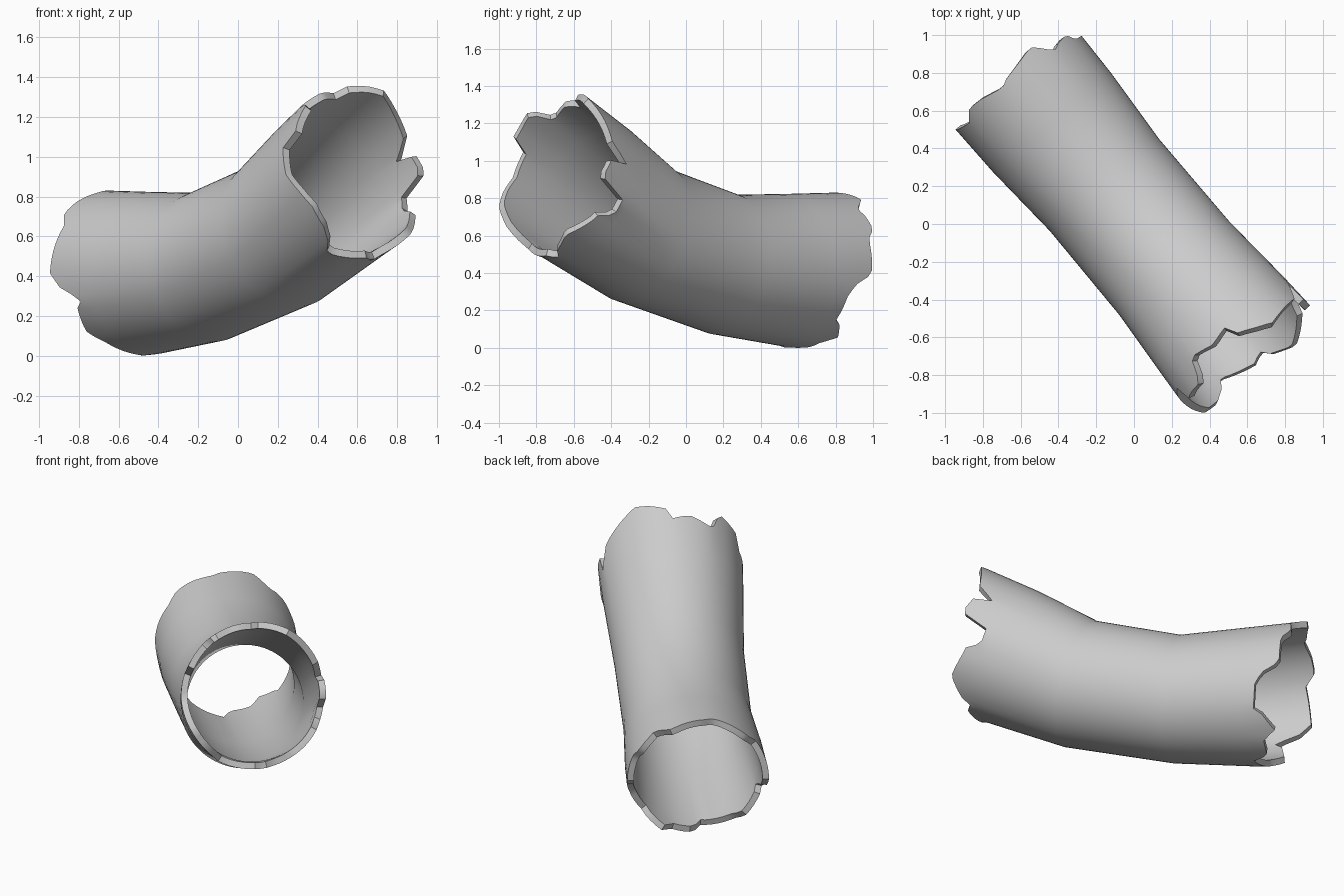
import bpy, bmesh
from math import cos, sin, radians
from mathutils import Vector

if "Cube" in bpy.data.objects:
    bpy.data.objects.remove(bpy.data.objects["Cube"])

SIDES = 72
U = Vector((0.643, -0.766, 0))      # horizontal run of the pipe
V = Vector((0.766, 0.643, 0))       # sideways
Z = Vector((0, 0, 1))

# broken edges: (angle in degrees, how far the wall reaches past the nominal end)
LOW_EDGE = [(0, .11), (20, .115), (28, .13), (31, .17), (45, .16), (52, .14), (57, .18),
            (66, .24), (78, .22), (97, .19), (101, .17), (120, .196), (134, .20), (145, .14),
            (160, .15), (180, .16), (190, .09), (193, .03), (200, -.05), (204, -.01),
            (226, .02), (236, -.05), (265, -.12), (272, -.03), (292, -.03), (299, .05),
            (316, -.02), (320, -.06), (340, -.04), (349, 0), (357, .11)]
HIGH_EDGE = [(0, .11), (10, .10), (14, -.01), (18, .0), (22, .11), (42, .18), (60, .25),
             (72, .23), (86, .19), (90, .12), (104, .146), (124, .085), (128, .17), (135, .21),
             (148, .18), (156, .17), (160, .06), (180, .04), (194, .07), (209, .087),
             (225, .042), (236, -.03), (241, -.10), (270, -.055), (279, -.09), (285, -.03),
             (303, .049), (325, .008), (333, 0), (336, -.08), (350, -.07), (354, .09)]


def reach(table, ang):
    pts = table + [(360, table[0][1])]
    for (a0, d0), (a1, d1) in zip(pts, pts[1:]):
        if a0 <= ang <= a1:
            return d0 + (d1 - d0) * (ang - a0) / (a1 - a0)


# rings: run, height, tilt, radius, broken edge table, edge direction
RINGS = [(-.83, .415, 0, .415, LOW_EDGE, -1),
         (-.69, .415, 0, .408, None, 0),
         (-.26, .445, 9, .378, None, 0),
         (.315, .605, 21, .382, None, 0),
         (.725, .832, 29, .414, None, 0),
         (.83, .89, 29, .424, HIGH_EDGE, 1)]

bm = bmesh.new()
loops = []
for s, z, tilt, r, table, sign in RINGS:
    t = radians(tilt)
    axis = U * cos(t) + Z * sin(t)
    up = Z * cos(t) - U * sin(t)
    loop = []
    for j in range(SIDES):
        deg = 360 * j / SIDES
        a = radians(deg)
        p = U * s + Z * z + V * (r * cos(a) + .013) + up * (r * sin(a))
        if table:
            p += axis * (sign * reach(table, deg))
        loop.append(bm.verts.new(p))
    loops.append(loop)
for a, b in zip(loops, loops[1:]):
    for j in range(SIDES):
        k = (j + 1) % SIDES
        bm.faces.new((a[j], a[k], b[k], b[j]))

mesh = bpy.data.meshes.new("broken_bent_pipe")
bm.to_mesh(mesh)
bm.free()
pipe = bpy.data.objects.new("broken_bent_pipe", mesh)
bpy.context.collection.objects.link(pipe)

# wall thickness, grown inward
wall = pipe.modifiers.new("wall", 'SOLIDIFY')
wall.thickness = 0.038
wall.offset = -1
bpy.context.view_layer.objects.active = pipe
pipe.select_set(True)
bpy.ops.object.modifier_apply(modifier="wall")
bpy.ops.object.shade_smooth_by_angle(angle=radians(35))
